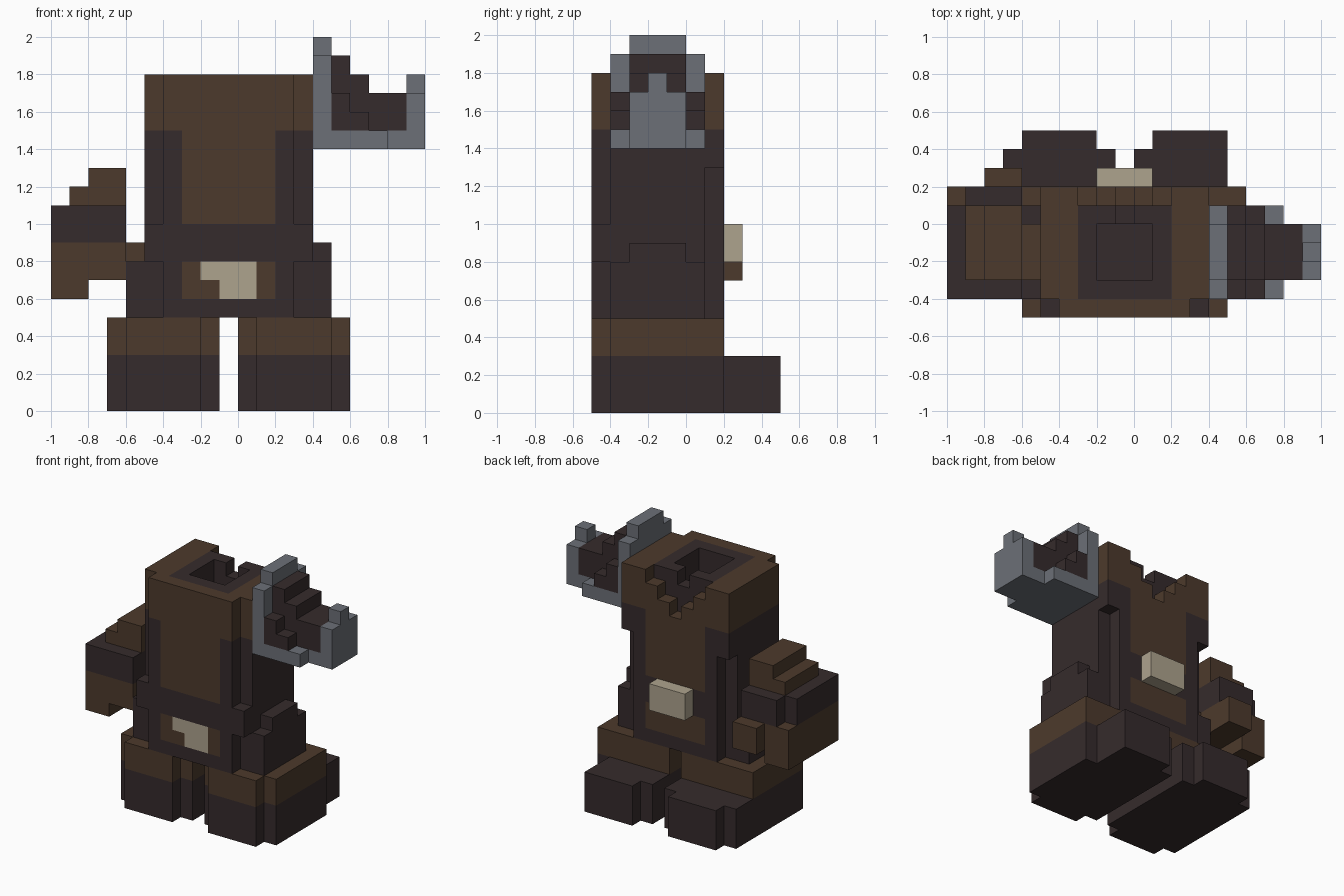
import bpy, bmesh
from mathutils import Vector

if "Cube" in bpy.data.objects:
    bpy.data.objects.remove(bpy.data.objects["Cube"])

U = 0.1  # block size
NAMES = ["brown", "dark", "grey", "tan"]
COLS = [(0.073, 0.042, 0.025), (0.036, 0.024, 0.025),
        (0.150, 0.162, 0.185), (0.423, 0.366, 0.270)]
MATS = []
for n, c in zip(NAMES, COLS):
    m = bpy.data.materials.new(n)
    m.diffuse_color = (*c, 1)
    m.use_nodes = True
    m.node_tree.nodes["Principled BSDF"].inputs["Base Color"].default_value = m.diffuse_color
    MATS.append(m)
BROWN, DARK, GREY, TAN = range(4)
CUT = -1


class Blocks:
    """Block-built part: fill, cut or paint boxes in whole block units."""
    def __init__(self):
        self.cells = {}

    def box(self, x, y, z, col, paint=False):
        for i in range(*x):
            for j in range(*y):
                for k in range(*z):
                    c = (i, j, k)
                    if col == CUT:
                        self.cells.pop(c, None)
                    elif not paint or c in self.cells:
                        self.cells[c] = col

    def paint(self, x, y, z, col):
        self.box(x, y, z, col, True)

    def build(self, name):
        bm = bmesh.new()
        verts = {}
        for c, col in self.cells.items():
            for ax in range(3):
                for s in (0, 1):
                    nb = list(c)
                    nb[ax] += 2 * s - 1
                    if tuple(nb) in self.cells:
                        continue
                    loop = []
                    for a, b in ((0, 0), (1, 0), (1, 1), (0, 1)):
                        p = list(c)
                        p[ax] += s
                        p[(ax + 1) % 3] += a
                        p[(ax + 2) % 3] += b
                        p = tuple(p)
                        if p not in verts:
                            verts[p] = bm.verts.new(Vector(p) * U)
                        loop.append(verts[p])
                    f = bm.faces.new(loop if s else loop[::-1])
                    f.material_index = col
        # merge flat areas of one colour
        bmesh.ops.dissolve_limit(bm, angle_limit=0.01, verts=bm.verts[:],
                                 edges=bm.edges[:], delimit={'MATERIAL'})
        me = bpy.data.meshes.new(name)
        bm.to_mesh(me)
        bm.free()
        for m in MATS:
            me.materials.append(m)
        ob = bpy.data.objects.new(name, me)
        bpy.context.collection.objects.link(ob)


# Torso with notched corners
t = Blocks()
t.box((-4, 3), (-5, 2), (5, 18), DARK)
t.box((-5, 4), (-4, 1), (5, 18), DARK)
for x in ((-5, -4), (3, 4)):
    t.box(x, (-5, -4), (8, 10), DARK)
    t.box(x, (1, 2), (13, 18), DARK)
# Hip pads
for x in ((-6, -5), (4, 5)):
    t.box(x, (-4, 1), (5, 8), DARK)
    t.box(x, (-3, 0), (8, 9), DARK)
t.paint((-6, -5), (-3, 0), (8, 9), BROWN)
# Brown shoulders, apron panels and lower patches
t.paint((-5, 4), (-5, 2), (15, 18), BROWN)
for y in ((-5, -4), (1, 2)):
    t.paint((-3, 2), y, (10, 15), BROWN)
    t.paint((-3, 2), y, (6, 8), BROWN)
t.paint((-2, 1), (-5, -4), (7, 8), TAN)
t.paint((-1, 1), (-5, -4), (6, 7), TAN)
# Dark collar, neck opening and stepped neckline
t.paint((-3, 2), (-4, 1), (14, 18), DARK)
t.box((-2, 1), (-3, 0), (16, 18), CUT)
t.box((-1, 0), (0, 1), (17, 18), CUT)
for i, depth in enumerate((1, 2, 3, 2, 1)):
    t.box((i - 3, i - 2), (1, 2), (18 - depth, 18), CUT)
t.build("torso")

# Belt buckle
b = Blocks()
b.box((-2, 1), (2, 3), (8, 10), TAN)
b.build("buckle")

# Legs with boots
for name, x0, x1, toe in (("right_leg", 0, 6, (0, 5)), ("left_leg", -7, -1, (-7, -1))):
    g = Blocks()
    g.box((x0, x1), (-4, 2), (0, 5), BROWN)
    g.box((x0 + 1, x1 - 1), (-5, -4), (0, 5), BROWN)
    g.paint((x0, x1), (-5, 2), (0, 3), DARK)
    g.box(toe, (2, 4), (0, 3), DARK)
    g.box((x0 + 1, x1 - 1), (4, 5), (0, 3), DARK)
    g.build(name)

# Hanging arm with stepped shoulder and hand
a = Blocks()
a.box((-10, -6), (-4, 2), (7, 9), BROWN)
a.box((-10, -8), (-4, 2), (6, 7), BROWN)
a.box((-10, -6), (-4, 1), (9, 11), DARK)
a.box((-9, -6), (1, 2), (9, 11), DARK)
a.box((-9, -6), (-3, 1), (11, 12), BROWN)
a.box((-8, -6), (-3, 1), (12, 13), BROWN)
a.box((-8, -6), (2, 3), (7, 9), BROWN)
a.build("left_arm")

# Metal shoulder guard with dark stepped filling
s = Blocks()
s.box((4, 8), (-4, 1), (14, 15), GREY)
s.box((8, 10), (-3, 0), (14, 15), GREY)
s.box((4, 5), (-4, 1), (15, 19), GREY)
s.box((4, 5), (-3, 0), (19, 20), GREY)
s.box((9, 10), (-3, 0), (15, 17), GREY)
s.box((9, 10), (-2, -1), (17, 18), GREY)
for x, outer, inner in ((5, 17, 19), (6, 16, 18), (7, 15, 17), (8, 15, 17)):
    s.box((x, x + 1), (-3, 0), (15, inner), DARK)
    if outer > 15:
        s.box((x, x + 1), (-4, 1), (15, outer), DARK)
s.build("shoulder_guard")
